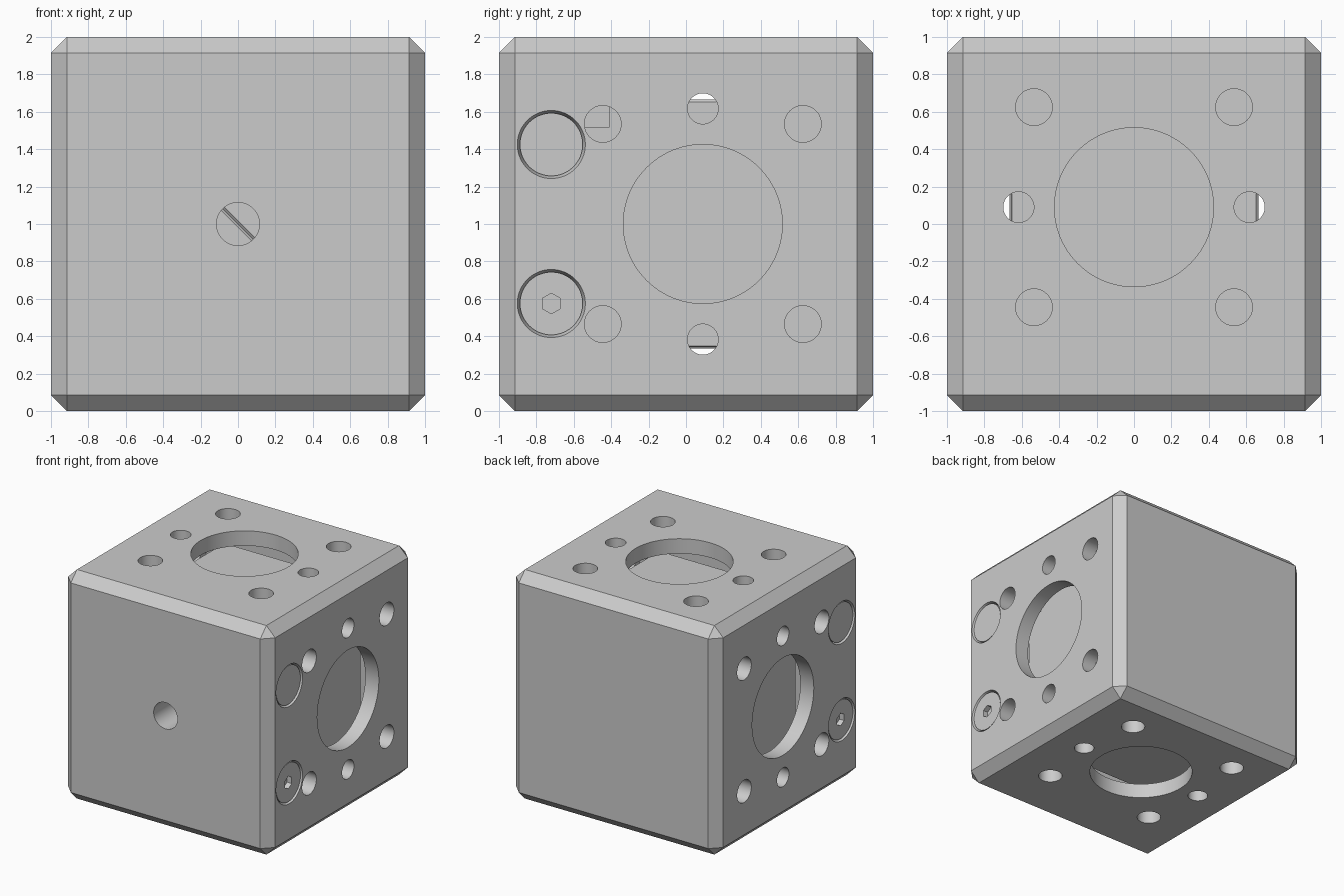
import bpy, bmesh, math
from mathutils import Matrix, Vector

old = bpy.data.objects.get("Cube")
if old:
    bpy.data.objects.remove(old, do_unlink=True)

grey = bpy.data.materials.new("machined_grey")
grey.use_nodes = True
colour = (0.6, 0.6, 0.6, 1)
grey.diffuse_color = colour
grey.node_tree.nodes["Principled BSDF"].inputs["Base Color"].default_value = colour

CENTRE = Vector((0, 0.09, 1))   # middle of the optical cavity
BLOCK = Vector((0, 0, 1))
SIDES = (-1, 1)
AXES = {"x": Vector((1, 0, 0)), "y": Vector((0, 1, 0)), "z": Vector((0, 0, 1))}


def finish(name, bm):
    """Turn a bmesh into a named, coloured object."""
    bmesh.ops.recalc_face_normals(bm, faces=bm.faces)
    mesh = bpy.data.meshes.new(name)
    bm.to_mesh(mesh)
    bm.free()
    mesh.materials.append(grey)
    ob = bpy.data.objects.new(name, mesh)
    bpy.context.collection.objects.link(ob)
    return ob


def add_box(bm, centre, size, bevel=0):
    mat = Matrix.Translation(centre) @ Matrix.Diagonal((*size, 1))
    bmesh.ops.create_cube(bm, size=1, matrix=mat)
    if bevel:
        bmesh.ops.bevel(bm, geom=bm.edges[:], offset=bevel, segments=1,
                        affect='EDGES', profile=0.5)


def add_round(bm, centre, direction, r_in, r_out, depth, sides=64):
    """Cylinder or cone along a direction; r_out is the outer end."""
    turn = direction.to_track_quat('Z', 'Y').to_matrix().to_4x4()
    bmesh.ops.create_cone(bm, cap_ends=True, segments=sides, radius1=r_in,
                          radius2=r_out, depth=depth,
                          matrix=Matrix.Translation(centre) @ turn)


def cut(target, bm):
    """Subtract a bmesh from an object and discard the cutter."""
    cutter = finish("cutter", bm)
    cutter.hide_render = True
    mod = target.modifiers.new("cut", 'BOOLEAN')
    mod.operation, mod.solver, mod.object = 'DIFFERENCE', 'EXACT', cutter
    bpy.context.view_layer.objects.active = target
    bpy.ops.object.modifier_apply(modifier=mod.name)
    bpy.data.objects.remove(cutter, do_unlink=True)


def smooth(ob):
    bpy.ops.object.select_all(action='DESELECT')
    ob.select_set(True)
    bpy.context.view_layer.objects.active = ob
    bpy.ops.object.shade_smooth_by_angle(angle=math.radians(30))


# Chamfered housing with a hollow middle
bm = bmesh.new()
add_box(bm, BLOCK, (2, 2, 2), 0.085)
housing = finish("housing", bm)
bm = bmesh.new()
add_box(bm, CENTRE + Vector((0, 0.01, 0)), (1.74, 1.4, 1.74))
cut(housing, bm)

# Ports, rod holes and pin holes on the four open sides
bm = bmesh.new()
for axis, across in (("x", "z"), ("z", "x")):
    for side in SIDES:
        out = AXES[axis] * side
        wall = CENTRE + out * 0.95
        add_round(bm, wall, out, 0.425, 0.425, 0.3, 96)
        for s in SIDES:
            add_round(bm, wall + AXES[across] * s * 0.617, out, 0.082, 0.082, 0.3, 48)
            for t in SIDES:
                spot = wall + AXES[across] * s * 0.535 + AXES["y"] * t * 0.535
                add_round(bm, spot, out, 0.098, 0.098, 0.3, 48)
# Small hole in the front
add_round(bm, Vector((0, -0.8, 1)), AXES["y"], 0.115, 0.115, 0.6, 48)
cut(housing, bm)

# Tapered screw recesses, then the socket screws sitting in them
screws = [(side, z) for side in SIDES for z in (-0.425, 0.425)]
bm = bmesh.new()
for side, z in screws:
    place = Vector((side * 0.98, -0.72, 1 + z))
    add_round(bm, place, AXES["x"] * side, 0.161, 0.189, 0.08)
cut(housing, bm)
smooth(housing)

for side, z in screws:
    out = AXES["x"] * side
    place = Vector((side * 0.965, -0.72, 1 + z))
    bm = bmesh.new()
    add_round(bm, place, out, 0.168, 0.168, 0.05)
    name = ("left" if side > 0 else "right") + ("_upper" if z > 0 else "_lower")
    screw = finish(name + "_screw", bm)
    bm = bmesh.new()
    # Hexagonal key socket with points up and down
    add_round(bm, Vector((0, 0, 0)), AXES["z"], 0.055, 0.055, 0.08, 6)
    corner = max(bm.verts, key=lambda v: v.co.y).co
    spin = Matrix.Rotation(math.pi / 2 - math.atan2(corner.y, corner.x), 4, 'Z')
    frame = Matrix((AXES["y"], AXES["z"], AXES["x"])).transposed().to_4x4()
    bm.transform(Matrix.Translation(place + out * 0.02) @ frame @ spin)
    cut(screw, bm)
    smooth(screw)

# Glass cube made of two prisms meeting on the diagonal
H = 0.665
for side, name in ((-1, "lower_prism"), (1, "upper_prism")):
    bm = bmesh.new()
    ends = []
    for y in (-H, H):
        pts = [(-H, H), (H, -H), (side * H, side * H)]
        ends.append([bm.verts.new(CENTRE + Vector((x, y, z))) for x, z in pts])
        bm.faces.new(ends[-1])
    for i in range(3):
        j = (i + 1) % 3
        bm.faces.new((ends[0][i], ends[0][j], ends[1][j], ends[1][i]))
    bmesh.ops.recalc_face_normals(bm, faces=bm.faces)
    bmesh.ops.bevel(bm, geom=bm.edges[:], offset=0.012, segments=1,
                    affect='EDGES', profile=0.5)
    finish(name, bm)

# Small locating pad on one corner of the glass cube
bm = bmesh.new()
add_box(bm, Vector((0.67, -0.49, 1.59)), (0.02, 0.16, 0.15))
finish("locating_pad", bm)
